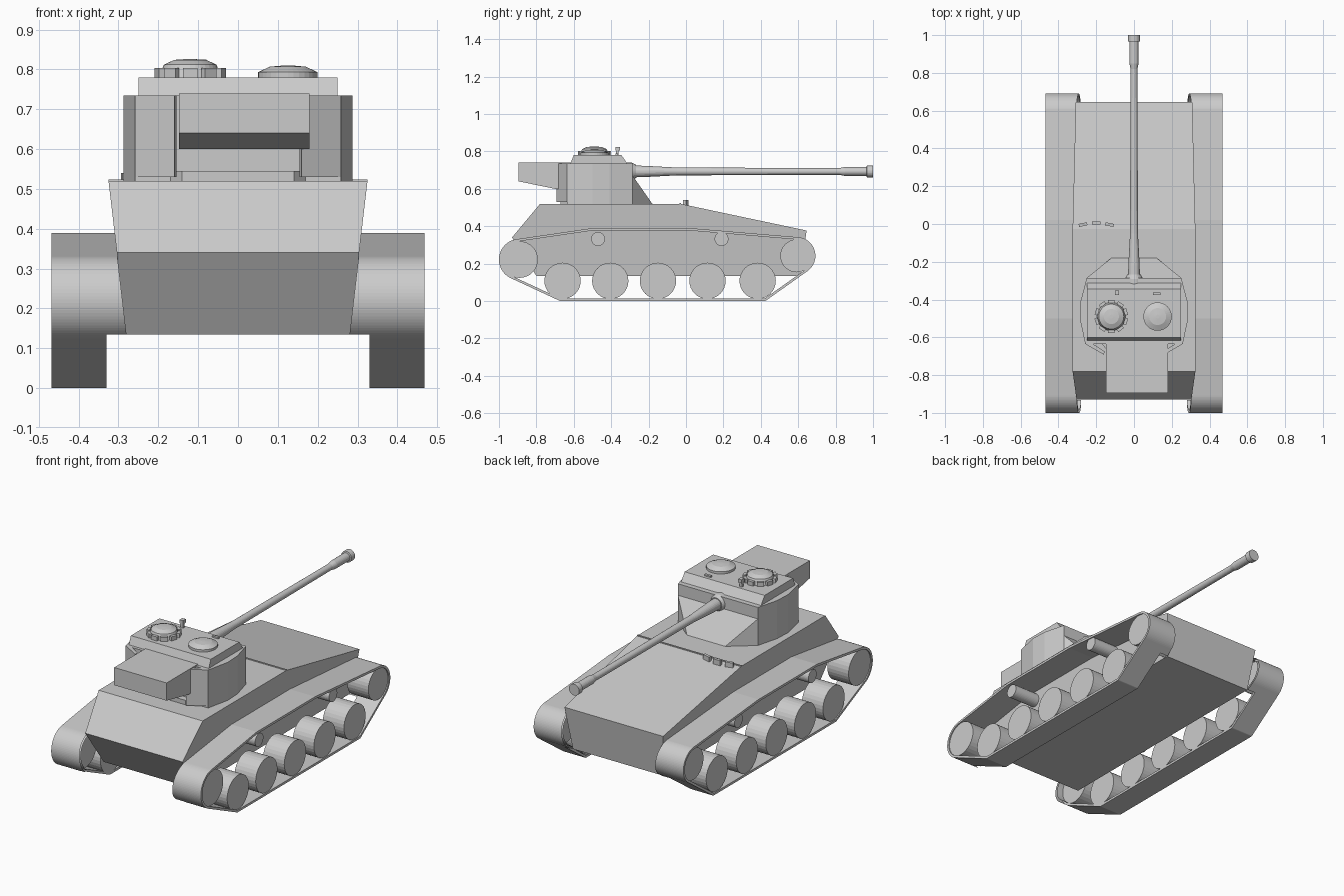
import bpy, bmesh, math
from mathutils import Vector

if "Cube" in bpy.data.objects:
    bpy.data.objects.remove(bpy.data.objects["Cube"])

def finish(name, bm):
    bmesh.ops.remove_doubles(bm, verts=bm.verts, dist=1e-5)
    bmesh.ops.recalc_face_normals(bm, faces=bm.faces)
    me = bpy.data.meshes.new(name)
    bm.to_mesh(me)
    bm.free()
    ob = bpy.data.objects.new(name, me)
    bpy.context.collection.objects.link(ob)
    return ob

def loft(name, rings, caps=True, closed=False):
    """Skin equal-length rings of points."""
    bm = bmesh.new()
    vs = [[bm.verts.new(p) for p in r] for r in rings]
    n, m = len(vs[0]), len(vs)
    for i in range(m if closed else m - 1):
        a, b = vs[i], vs[(i + 1) % m]
        for j in range(n):
            k = (j + 1) % n
            bm.faces.new((a[j], a[k], b[k], b[j]))
    if caps and not closed:
        bm.faces.new(vs[0])
        bm.faces.new(vs[-1])
    return finish(name, bm)

def lathe(name, origin, axis, prof, n=32):
    """Rings of (radius, distance) along axis 'x', 'y' or 'z'."""
    def pt(r, d, a):
        u, v = r * math.cos(a), r * math.sin(a)
        q = {'x': (d, u, v), 'y': (u, d, v), 'z': (u, v, d)}[axis]
        return Vector(origin) + Vector(q)
    return loft(name, [[pt(r, d, 2 * math.pi * i / n) for i in range(n)] for r, d in prof])

def plan(name, pts, z0, z1):
    return loft(name, [[(x, y, z) for x, y in pts] for z in (z0, z1)])

def block(name, c, s, rot=0):
    x, y = s[0] / 2, s[1] / 2
    ob = plan(name, [(-x, -y), (x, -y), (x, y), (-x, y)], -s[2] / 2, s[2] / 2)
    ob.location = c
    ob.rotation_euler.z = rot
    return ob

def side_profile(name, prof, xl, xr):
    return loft(name, [[(f(z), y, z) for y, z in prof] for f in (xl, xr)])

# Hull: tapered sides, sloped glacis
half = lambda z: 0.28 + (z - 0.135) * 0.117
hull = [(-0.80, 0.135), (-0.93, 0.34), (-0.78, 0.52), (-0.03, 0.52), (0.645, 0.377), (0.61, 0.135)]
side_profile("hull", hull, lambda z: -half(z), half)
block("hull_seam", (0, -0.03, 0.52), (0.65, 0.008, 0.008))
for x, y, r in ((-0.27, -0.003, 0.2), (-0.2, 0.005, 0), (-0.13, -0.003, -0.2)):
    block("driver_periscope", (x, y, 0.525), (0.045, 0.016, 0.03), r)

# Track loop: envelope of circles (y, z, radius)
T = 0.013
circles = [(-0.89, 0.222, 0.11), (0.592, 0.242, 0.1), (-0.5, 0.377, T), (0.02, 0.377, T),
           (-0.67, T, T), (0.42, T, T)]

def band(name, x0, x1):
    rings = []
    for i in range(80):
        a = 2 * math.pi * i / 80
        c, s = math.cos(a), math.sin(a)
        y, z, r = max(circles, key=lambda k: k[0] * c + k[1] * s + k[2])
        o, q = (y + r * c, z + r * s), (y + (r - T) * c, z + (r - T) * s)
        rings.append([(x0, *o), (x1, *o), (x1, *q), (x0, *q)])
    return loft(name, rings, closed=True)

def cut(ob, co, no):
    """Remove the part on the side the normal points to."""
    bm = bmesh.new()
    bm.from_mesh(ob.data)
    bmesh.ops.bisect_plane(bm, geom=bm.verts[:] + bm.edges[:] + bm.faces[:], plane_co=co,
                           plane_no=no, clear_outer=True)
    bm.to_mesh(ob.data)
    bm.free()

for s, side in ((1, "right"), (-1, "left")):
    band(side + "_track", s * 0.33, s * 0.468)
    # Upper part of the track reaches in to the sloping hull side
    guard = band(side + "_track_inner", s * 0.25, s * 0.33)
    cut(guard, (0, 0, 0.135), (0, 0, -1))
    cut(guard, (s * 0.28, 0, 0.135), (-s, 0, 0.117))
    # Wheels and return rollers
    wheels = [("sprocket", -0.89, 0.222, 0.098), ("idler", 0.592, 0.242, 0.088)]
    wheels += [("road_wheel", y, 0.108, 0.097) for y in (-0.66, -0.405, -0.15, 0.115, 0.383)]
    wheels += [("return_roller", y, 0.332, 0.037) for y in (-0.47, 0.19)]
    for n, y, z, r in wheels:
        lathe(f"{side}_{n}", (0, y, z), 'x', [(r, s * (0.29 if n == "return_roller" else 0.33)), (r, s * 0.462)])

# Turret body, front wedge and rear cheek walls
right = [(0.25, -0.285), (0.283, -0.41), (0.287, -0.5), (0.258, -0.635), (0.2, -0.635)]
plan("turret_body", right + [(-x, y) for x, y in reversed(right)], 0.52, 0.735)
loft("turret_front_wedge", [[(s * 0.25, -0.285, 0.52), (s * 0.12, -0.18, 0.52), (s * 0.25, -0.285, 0.67)]
                            for s in (-1, 1)])
for s in (-1, 1):
    plan("turret_cheek", [(s * x, y) for x, y in ((0.258, -0.635), (0.16, -0.692), (0.155, -0.675), (0.225, -0.63))],
         0.53, 0.735)
plan("turret_rear_base", [(-0.2, -0.6), (-0.14, -0.67), (0.14, -0.67), (0.2, -0.6)], 0.52, 0.545)

# Roof and bustle
side_profile("turret_roof", [(-0.62, 0.73), (-0.6, 0.78), (-0.345, 0.78), (-0.31, 0.73)],
             lambda z: -0.25, lambda z: 0.25)
side_profile("turret_bustle", [(-0.895, 0.74), (-0.895, 0.64), (-0.70, 0.6), (-0.6, 0.6), (-0.6, 0.74)],
             lambda z: -0.148, lambda z: 0.18)

# Gun with collar, sleeve and muzzle
lathe("gun_collar", (0, 0, 0.693), 'y', [(0.047, -0.34), (0.047, -0.29), (0.036, -0.268)], 24)
lathe("gun_barrel", (0, 0, 0.693), 'y', [(0.032, -0.3), (0.03, -0.22), (0.021, -0.05), (0.018, 0.82), (0.024, 0.85),
      (0.024, 0.965), (0.032, 0.967), (0.032, 1.0)], 24)

# Cupola with ring of periscopes, second hatch, roof sights
lathe("cupola", (-0.12, -0.49, 0), 'z', [(0.078, 0.77), (0.07, 0.802), (0.066, 0.812), (0.04, 0.824), (0.01, 0.826)])
for i in range(10):
    a = 2 * math.pi * (i + 0.5) / 10
    block("cupola_periscope", (-0.12 + 0.08 * math.cos(a), -0.49 + 0.08 * math.sin(a), 0.79), (0.016, 0.036, 0.026), a)
lathe("loader_hatch", (0.125, -0.49, 0), 'z', [(0.075, 0.77), (0.075, 0.793), (0.045, 0.807), (0.01, 0.81)])
block("sight_post", (-0.09, -0.367, 0.795), (0.016, 0.014, 0.04))
block("sight_head", (-0.09, -0.365, 0.815), (0.022, 0.024, 0.02))
block("roof_periscope", (0.12, -0.37, 0.782), (0.04, 0.014, 0.012))
